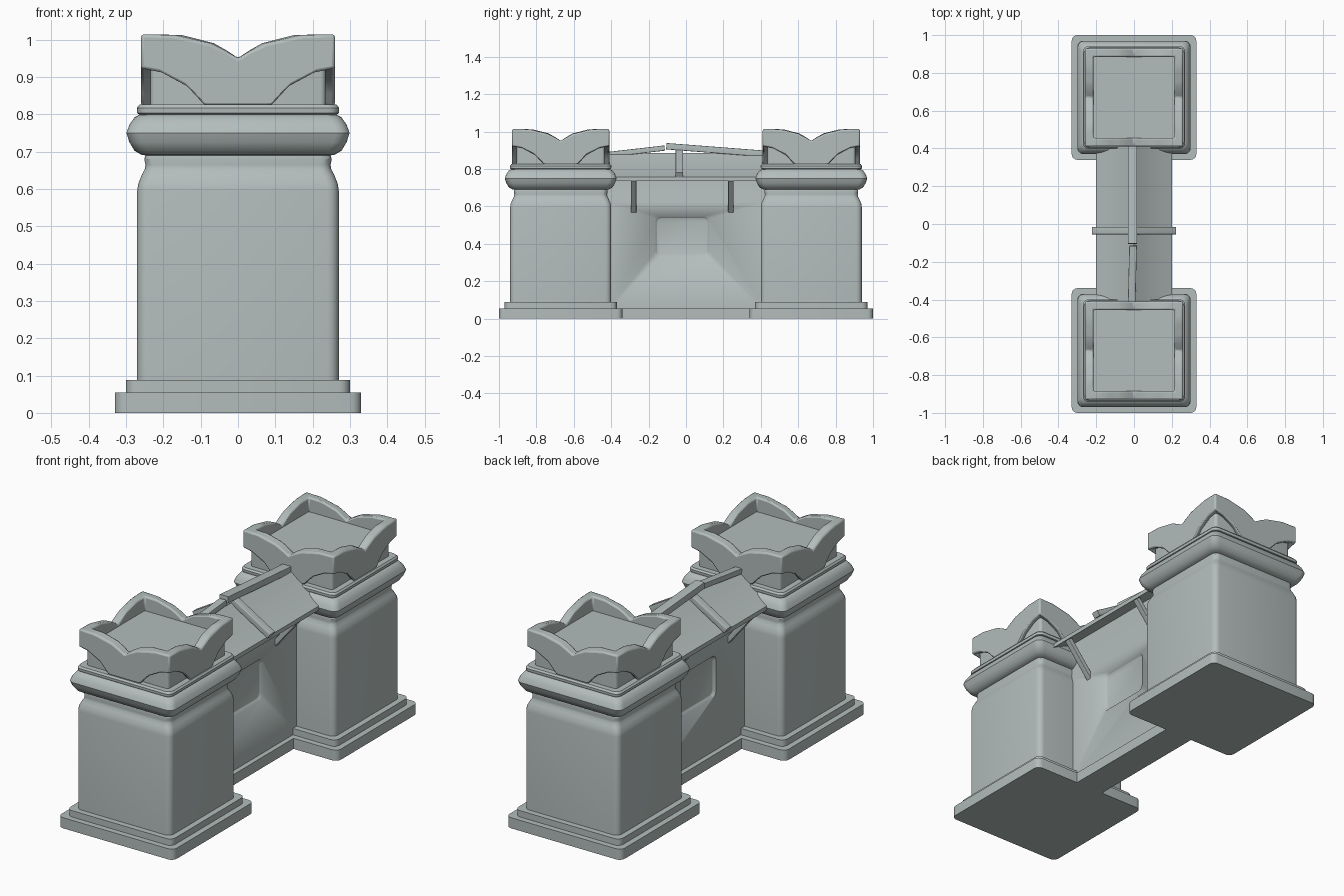
import bpy, math
from mathutils import Vector

if "Cube" in bpy.data.objects:
    bpy.data.objects.remove(bpy.data.objects["Cube"])

COLOR = (0.45, 0.51, 0.50, 1)
stone = bpy.data.materials.new("grey_stone")
stone.use_nodes = True
stone.diffuse_color = COLOR
stone.node_tree.nodes["Principled BSDF"].inputs["Base Color"].default_value = COLOR


def make(name, verts, faces, loc=(0, 0, 0), angle=35):
    mesh = bpy.data.meshes.new(name)
    mesh.from_pydata(verts, [], faces)
    mesh.materials.append(stone)
    mesh.shade_smooth()
    mesh.set_sharp_from_angle(angle=math.radians(angle))
    obj = bpy.data.objects.new(name, mesh)
    obj.location = loc
    bpy.context.collection.objects.link(obj)
    return obj


def rounded_rect(hx, hy, r, steps=4):
    pts = []
    for k, (sx, sy) in enumerate([(1, 1), (-1, 1), (-1, -1), (1, -1)]):
        for i in range(steps + 1):
            a = math.pi / 2 * (k + i / steps)
            pts.append((sx * (hx - r) + r * math.cos(a), sy * (hy - r) + r * math.sin(a)))
    return pts


def loft(name, rings, r, loc=(0, 0, 0)):
    """Stack of rounded rectangles (half x, half y, z), capped at both ends."""
    verts, faces = [], []
    for hx, hy, z in rings:
        verts += [(x, y, z) for x, y in rounded_rect(hx, hy, r)]
    n = len(verts) // len(rings)
    for j in range(len(rings) - 1):
        for i in range(n):
            a, b = j * n + i, j * n + (i + 1) % n
            faces.append((a, b, b + n, a + n))
    faces += [tuple(reversed(range(n))), tuple(range(len(verts) - n, len(verts)))]
    return make(name, verts, faces, loc)


def square_loft(name, profile, r, loc):
    return loft(name, [(h, h, z) for h, z in profile], r, loc)


def prism(name, outline, half_len):
    """Extrude an (x, z) outline, listed counter-clockwise seen from the front, along y."""
    n = len(outline)
    verts = [(x, y, z) for y in (-half_len, half_len) for x, z in outline]
    faces = [tuple(range(n)), tuple(reversed(range(n, 2 * n)))]
    faces += [(i, i + n, (i + 1) % n + n, (i + 1) % n) for i in range(n)]
    return make(name, verts, faces)


def beam(name, p, q, width, height):
    p, q = Vector(p), Vector(q)
    half = (q - p).length / 2
    obj = loft(name, [(width / 2, height / 2, -half), (width / 2, height / 2, half)], 0.003, (p + q) / 2)
    obj.rotation_euler = (q - p).to_track_quat('Z', 'Y').to_euler()
    return obj


def interp(points, u):
    for (a, za), (b, zb) in zip(points, points[1:]):
        if u <= b + 1e-6:
            return za + (zb - za) * (u - a) / (b - a)
    return points[-1][1]


def crown(name, loc):
    """Square rim with raised corners and arched undersides."""
    top = [(0, .95), (.03, .968), (.075, .99), (.12, 1.0), (.175, 1.012), (.26, 1.014)]
    low = [(0, .822), (.09, .822), (.14, .875), (.21, .912), (.26, .922)]
    half = [.03, .075, .09, .12, .14, .175, .21]
    us = [-.26] + [-u for u in reversed(half)] + [0] + half
    verts, faces = [], []
    for k in range(4):
        c, s = round(math.cos(k * math.pi / 2)), round(math.sin(k * math.pi / 2))
        for u in us:
            zt, zl = interp(top, abs(u)), interp(low, abs(u))
            for f, z in ((1, zl), (1, zt), (.825, zt), (.825, zl)):
                x, y = u * f, -.26 * f
                verts.append((x * c - y * s, x * s + y * c, z))
    n = len(verts) // 4
    for i in range(n):
        a, b = 4 * i, 4 * ((i + 1) % n)
        for e in range(4):
            f = (e + 1) % 4
            faces.append((a + e, b + e, b + f, a + f))
    obj = make(name, verts, faces, loc, 30)
    bevel = obj.modifiers.new("soft_edges", 'BEVEL')
    bevel.width, bevel.segments = .008, 2
    bevel.limit_method, bevel.angle_limit = 'ANGLE', math.radians(50)
    return obj


# Two pillars
for side, y in (("front", -.67), ("back", .67)):
    loc = (0, y, 0)
    square_loft(side + "_plinth", [(.33, 0), (.33, .055)], .03, loc)
    square_loft(side + "_plinth_step", [(.30, .05), (.30, .088)], .03, loc)
    square_loft(side + "_pillar_body", [(.27, .08), (.27, .595), (.267, .615), (.258, .637), (.25, .652),
                                        (.248, .665), (.251, .68), (.245, .70)], .03, loc)
    square_loft(side + "_pillar_ring", [(.24, .689), (.258, .691), (.277, .702), (.291, .725), (.299, .75),
                                        (.291, .772), (.277, .792), (.262, .80)], .035, loc)
    square_loft(side + "_upper_ring", [(.262, .798), (.27, .803), (.271, .817), (.264, .826)], .03, loc)
    square_loft(side + "_crown_core", [(.235, .82), (.235, .94)], .015, loc)
    crown(side + "_crown", loc)

# Linking wall with a shoulder near the top
prism("wall_base", [(-.08, 0), (.08, 0), (.08, .055), (-.08, .055)], .36)
half_wall = [(.055, .04), (.055, .625), (.045, .66), (.045, .83)]
wall = prism("wall", half_wall + [(-x, z) for x, z in reversed(half_wall)], .42)

# Recessed panels on both wall faces
for s in (1, -1):
    cutter = loft("panel_cutter", [(.096, .134, .04), (.1, .138, .042), (.108, .146, .056), (.112, .15, .08)],
                  .025, (0, -.02, .44))
    cutter.rotation_euler = (0, s * math.pi / 2, 0)
    cutter.hide_render = True
    cutter.hide_set(True)
    cut = wall.modifiers.new("panel", 'BOOLEAN')
    cut.operation, cut.object, cut.solver = 'DIFFERENCE', cutter, 'EXACT'

# Gabled roof with gently flared eaves
slope = [(.2, .758), (.15, .783), (.1, .813), (.05, .846)]
upper = slope + [(0, .885)] + [(-x, z) for x, z in reversed(slope)]
lower = [(x, z - .022) for x, z in reversed(upper)]
prism("roof", upper + lower, .41)

# Broken ridge board in two pieces
beam("ridge_board_long", (-.008, -.105, .922), (-.008, .415, .882), .05, .034)
beam("ridge_board_short", (-.012, -.41, .878), (-.005, -.115, .912), .04, .028)

# Sloping battens and diagonal eave struts on both sides
for s, label in ((1, "left"), (-1, "right")):
    beam(label + "_batten", (0, -.035, .895), (s * .215, -.035, .768), .04, .03)
    for end, y in (("front", -.28), ("back", .24)):
        beam(f"{label}_{end}_strut", (s * .045, y, .575), (s * .185, y, .745), .03, .025)
